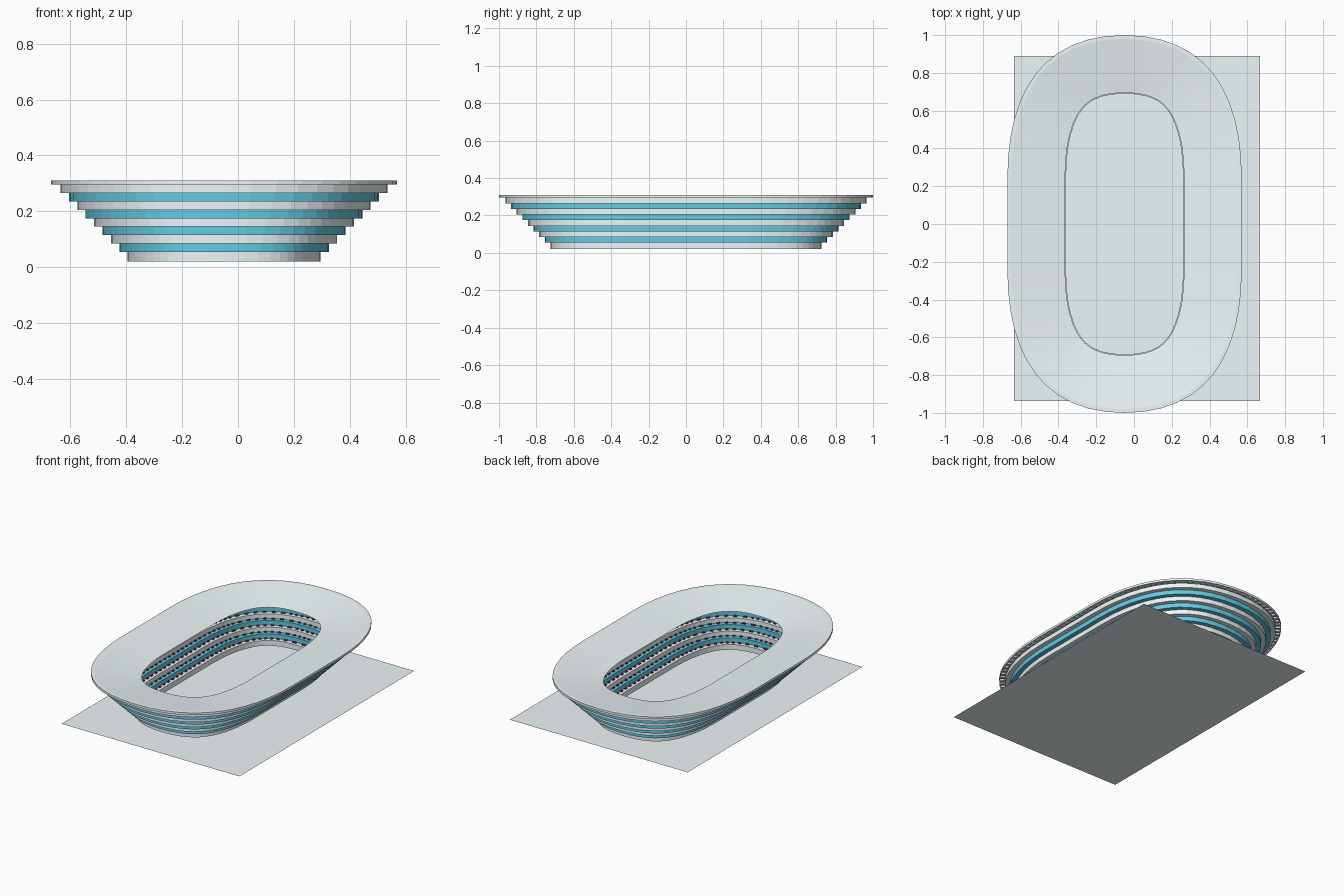
import bpy, bmesh
from mathutils import Vector

if "Cube" in bpy.data.objects:
    bpy.data.objects.remove(bpy.data.objects["Cube"])

CX = -0.05  # bowl centre in x


def material(name, rgb):
    m = bpy.data.materials.new(name)
    m.diffuse_color = (*rgb, 1)
    m.use_nodes = True
    m.node_tree.nodes["Principled BSDF"].inputs["Base Color"].default_value = m.diffuse_color
    return m


BLUE = material("blue_band", (0.125, 0.60, 0.77))
PALE = material("pale_grey", (0.86, 0.93, 0.95))
RED = material("dark_red", (0.30, 0.02, 0.05))


def outline(d, n=12):
    """Rounded oval plan with straight sides, inset by d."""
    c = [Vector(p) for p in ((0.62, 0.25), (0.62, 0.70), (0.43, 1), (0, 1))]
    quarter = []
    for i in range(n + 1):
        t = i / n
        u = 1 - t
        p = u**3 * c[0] + 3*u*u*t * c[1] + 3*u*t*t * c[2] + t**3 * c[3]
        g = u*u * (c[1]-c[0]) + 2*u*t * (c[2]-c[1]) + t*t * (c[3]-c[2])
        quarter.append(p - d * Vector((g.y, -g.x)).normalized())
    half = quarter + [Vector((-p.x, p.y)) for p in reversed(quarter[:-1])]
    return [p + Vector((CX, 0)) for p in half + [-p for p in half]]


def finish(name, bm, mat):
    bmesh.ops.recalc_face_normals(bm, faces=bm.faces)
    me = bpy.data.meshes.new(name)
    bm.to_mesh(me)
    bm.free()
    me.materials.append(mat)
    bpy.context.collection.objects.link(bpy.data.objects.new(name, me))


def ring(name, profile, mat):
    """Sweep a closed (inset, z) profile round the oval."""
    bm = bmesh.new()
    loops = [[bm.verts.new((p.x, p.y, z)) for p in outline(d)]
             for d, z in profile]
    for a, b in zip(loops, loops[1:] + loops[:1]):
        for i in range(len(a)):
            j = (i + 1) % len(a)
            bm.faces.new((a[i], a[j], b[j], b[i]))
    finish(name, bm, mat)


def blocks(name, d0, d1, z0, z1, mat, spacing=0.045, fill=0.4):
    """Evenly spaced small blocks between two insets of the oval."""
    bm = bmesh.new()
    a, b = outline(d0), outline(d1)
    for i in range(len(a)):
        j = (i + 1) % len(a)
        per = max(1, round((a[j] - a[i]).length / spacing))
        for k in range(per):
            t0, t1 = (k + 0.5 - fill / 2) / per, (k + 0.5 + fill / 2) / per
            plan = [a[i].lerp(a[j], t0), a[i].lerp(a[j], t1),
                    b[i].lerp(b[j], t1), b[i].lerp(b[j], t0)]
            lo = [bm.verts.new((p.x, p.y, z0)) for p in plan]
            hi = [bm.verts.new((p.x, p.y, z1)) for p in plan]
            bm.faces.new(lo)
            bm.faces.new(hi)
            for m in range(4):
                q = (m + 1) % 4
                bm.faces.new((lo[m], lo[q], hi[q], hi[m]))
    finish(name, bm, mat)


# ground sheet, slightly off-centre from the bowl
bm = bmesh.new()
bm.faces.new([bm.verts.new(v) for v in ((-0.635, -0.938, 0), (0.667, -0.938, 0),
                                        (0.667, 0.89, 0), (-0.635, 0.89, 0))])
finish("ground_sheet", bm, PALE)

# stepped tiers, widening upward, alternately grey and blue
for k in range(9):
    d = 0.275 - 0.03 * k
    z0 = 0.02 if k == 0 else 0.055 + 0.03 * (k - 1)
    z1 = 0.055 + 0.03 * k
    w = 0.035
    ring(f"tier_{k + 1}", [(d, z0), (d, z1), (d + w, z1), (d + w, z0)],
         BLUE if k % 2 else PALE)
    # red seats along the step
    if k < 8:
        blocks(f"seats_{k + 1}", d + 0.008, d + 0.018, z1, z1 + 0.006, RED)

# thin roof ring with a shallow skirt, dipping toward the opening
ring("roof", [(0, 0.295), (0, 0.31), (0.02, 0.31), (0.305, 0.272),
              (0.06, 0.30), (0.035, 0.305), (0.004, 0.305), (0.004, 0.295)], PALE)
# ribs under the roof edge
blocks("roof_ribs", 0.004, 0.033, 0.296, 0.306, PALE)
